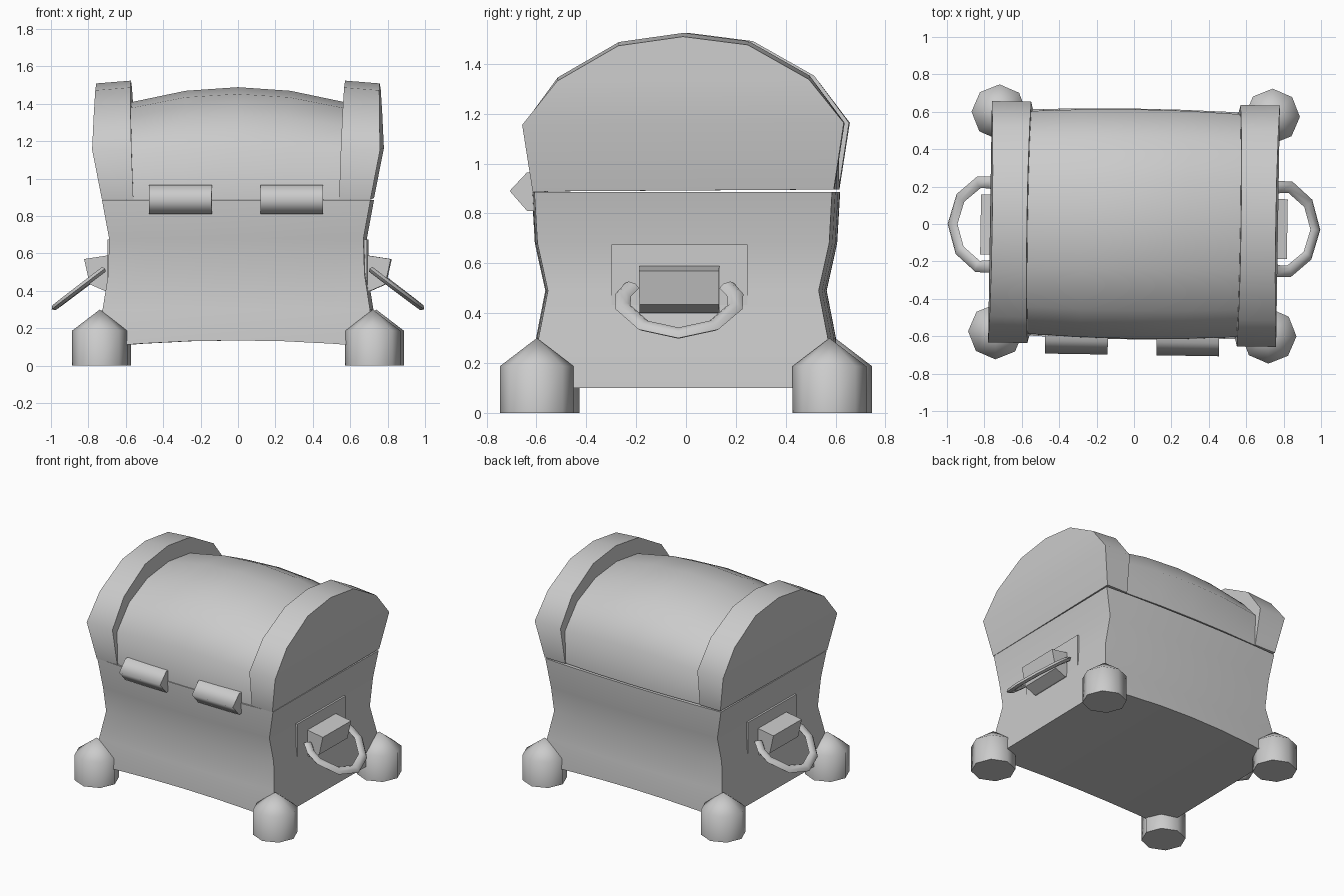
import bpy, bmesh, math
from mathutils import Vector

cube = bpy.data.objects.get("Cube")
if cube:
    bpy.data.objects.remove(cube, do_unlink=True)

grey = bpy.data.materials.new("plain_grey")
grey.use_nodes = True
COLOUR = (0.6, 0.6, 0.6, 1)
grey.diffuse_color = COLOUR
grey.node_tree.nodes["Principled BSDF"].inputs["Base Color"].default_value = COLOUR
TWIST = math.radians(-0.9)  # the whole chest stands slightly turned


def finish(name, bm, angle):
    bmesh.ops.recalc_face_normals(bm, faces=bm.faces)
    mesh = bpy.data.meshes.new(name)
    bm.to_mesh(mesh)
    bm.free()
    mesh.materials.append(grey)
    obj = bpy.data.objects.new(name, mesh)
    bpy.context.collection.objects.link(obj)
    obj.rotation_euler.z = TWIST
    bpy.ops.object.select_all(action='DESELECT')
    obj.select_set(True)
    bpy.context.view_layer.objects.active = obj
    if angle:
        bpy.ops.object.shade_smooth_by_angle(angle=math.radians(angle))
    return obj


def loft(name, rings, angle=50):
    """Skin equal rings; close each end with a ladder of front-to-back strips."""
    bm = bmesh.new()
    rows = [[bm.verts.new(p) for p in ring] for ring in rings]
    n = len(rows[0])
    for a, b in zip(rows, rows[1:]):
        for i in range(n):
            j = (i + 1) % n
            bm.faces.new((a[i], a[j], b[j], b[i]))
    for row in (rows[0], rows[-1]):
        for i in range(n // 2):
            ladder = [row[i], row[i + 1], row[n - 2 - i], row[n - 1 - i]]
            ladder = list(dict.fromkeys(ladder))
            if len(ladder) > 2:
                bm.faces.new(ladder)
    return finish(name, bm, angle)


def box(name, x, y, z):
    return loft(name, [[(a, y[0], z[0]), (a, y[0], z[1]), (a, y[1], z[1]), (a, y[1], z[0])]
                       for a in x], 0)


def both_sides(half):
    """Mirror a front half profile to the back, sharing a point on the centre line."""
    front = [(-y, z) for y, z in half]
    return front + [(y, z) for y, z in reversed(half) if y > 0]


# Lower body: pinched waist, slightly bowed front and back
waist = [(.73, .59, .1), (.715, .58, .3), (.685, .543, .49), (.68, .585, .68), (.718, .597, .886)]
rings = []
for u in (-1, -.7, -.35, 0, .35, .7, 1):
    bow = 1 - u * u
    front = []
    for w, y, z in waist:
        lift = .035 * bow if z == .1 else 0
        front.append((u * w, -y - .02 * bow, z + lift))
    rings.append(front + [(x, -y, z) for x, y, z in reversed(front)])
loft("chest_body", rings)


def gap(y):
    return .008 * (y + .6) / 1.2  # the lid opens a crack towards the back


# Bowed middle of the lid
core = both_sides([(.597, .888), (.595, 1.12), (.45, 1.28), (.24, 1.375), (0, 1.405)])
rings = []
for x in (-.57, -.28, 0, .28, .57):
    bow = 1 - (x / .57) ** 2
    rings.append([(x, y * (1 + .03 * bow), z + .08 * bow * (z - .888) / .517 + gap(y))
                  for y, z in core])
loft("lid_middle", rings)

# Thick end bands of the lid
band = both_sides([(.604, .888), (.645, 1.155), (.505, 1.33), (.26, 1.47), (0, 1.505)])


def band_outer(z):
    if z < 1.155:
        return .718 + .052 * (z - .888) / .267
    return .77 - .012 * (z - 1.155) / .35


for side, label in ((1, "left"), (-1, "right")):
    outer = [(side * band_outer(z), y, z + gap(y)) for y, z in band]
    inner = [(side * (.55 + .022 * (z - .888) / .6), y, z + gap(y) + .015 * (z > 1.3))
             for y, z in band]
    loft("lid_band_" + label, [inner, outer])

# Corner feet: eight-sided posts with pointed caps
for sx, lr in ((1, "left"), (-1, "right")):
    for sy, fb in ((-1, "front"), (1, "back")):
        bm = bmesh.new()
        centre = Vector((sx * .73, sy * .587, 0))
        low, high = [], []
        for k in range(8):
            a = math.tau * k / 8
            p = centre + .148 * Vector((math.cos(a), math.sin(a), 0))
            low.append(bm.verts.new(p))
            high.append(bm.verts.new(p + Vector((0, 0, .187))))
        tip = bm.verts.new(centre + Vector((0, 0, .3)))
        bm.faces.new(low)
        for k in range(8):
            j = (k + 1) % 8
            bm.faces.new((low[k], low[j], high[j], high[k]))
            bm.faces.new((high[k], high[j], tip))
        finish(f"foot_{fb}_{lr}", bm, 60)

# Two wedge-shaped hinges
wedge = [(-.56, .965), (-.63, .965), (-.7, .89), (-.63, .81), (-.56, .81)]
for side, label in ((1, "left"), (-1, "right")):
    ends = sorted((side * .13, side * .465))
    bm = bmesh.new()
    a, b = [[bm.verts.new((x, y, z)) for y, z in wedge] for x in ends]
    bm.faces.new(a)
    bm.faces.new(b)
    for i in range(5):
        j = (i + 1) % 5
        bm.faces.new((a[i], a[j], b[j], b[i]))
    finish("hinge_" + label, bm, 89)

# Side handles: back plate, tapered block and drooping ring
MID = -.015
arc = [(-.19, 0), (-.225, .2), (-.225, .45), (-.14, .84), (0, 1),
       (.14, .84), (.225, .45), (.225, .2), (.19, 0)]
for side, label in ((1, "left"), (-1, "right")):
    box("handle_plate_" + label, (side * .66, side * .694),
        (MID - .273, MID + .273), (.33, .675))
    block = [(.66, .4), (.66, .595), (.69, .59), (.82, .57), (.79, .435), (.71, .4)]
    bm = bmesh.new()
    a, b = [[bm.verts.new((side * x, MID + dy, z)) for x, z in block] for dy in (-.16, .16)]
    bm.faces.new(a)
    bm.faces.new(b)
    for i in range(6):
        j = (i + 1) % 6
        bm.faces.new((a[i], a[j], b[j], b[i]))
    finish("handle_block_" + label, bm, 0)

    down = Vector((side * .25, 0, -.19))
    start = Vector((side * .72, MID, .51))
    normal = Vector((side * .19, 0, .25)).normalized()
    path = [start + Vector((0, y, 0)) + down * t for y, t in arc]
    rings = []
    for i, p in enumerate(path):
        along = (path[min(i + 1, len(path) - 1)] - path[max(i - 1, 0)]).normalized()
        across = along.cross(normal)
        rings.append([p + across * .033 * math.cos(math.tau * k / 6)
                      + normal * .018 * math.sin(math.tau * k / 6) for k in range(6)])
    loft("handle_ring_" + label, rings, 65)
